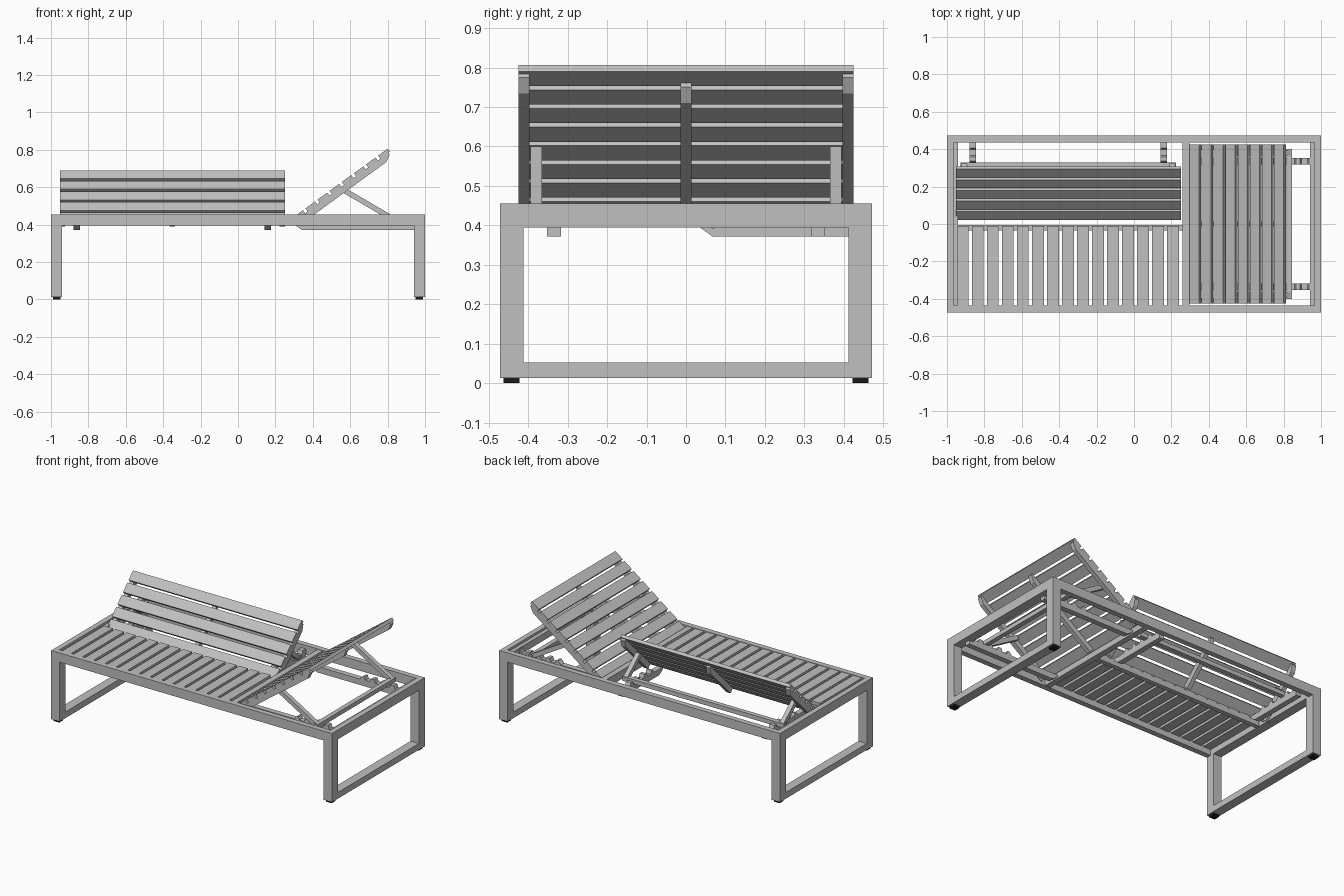
import bpy, bmesh, math

cube = bpy.data.objects.get("Cube")
if cube:
    bpy.data.objects.remove(cube, do_unlink=True)


def material(name, value):
    m = bpy.data.materials.new(name)
    m.use_nodes = True
    colour = (value, value, value, 1)
    m.diffuse_color = colour
    m.node_tree.nodes["Principled BSDF"].inputs["Base Color"].default_value = colour
    return m


GREY = material("light_grey", 0.53)
BLACK = material("black_rubber", 0.01)


def prism(name, profile, a, b, along="y", mat=GREY):
    """Extrude a (u, z) profile from a to b along the named axis."""
    bm = bmesh.new()
    place = (lambda u, z, v: (u, v, z)) if along == "y" else (lambda u, z, v: (v, u, z))
    rings = [[bm.verts.new(place(u, z, v)) for u, z in profile] for v in (a, b)]
    bm.faces.new(rings[0])
    bm.faces.new(rings[1])
    n = len(profile)
    for i in range(n):
        j = (i + 1) % n
        bm.faces.new((rings[0][i], rings[0][j], rings[1][j], rings[1][i]))
    bmesh.ops.recalc_face_normals(bm, faces=bm.faces)
    mesh = bpy.data.meshes.new(name)
    bm.to_mesh(mesh)
    bm.free()
    mesh.materials.append(mat)
    obj = bpy.data.objects.new(name, mesh)
    bpy.context.collection.objects.link(obj)
    return obj


def box(name, x, y, z, mat=GREY):
    (x0, x1), (z0, z1) = x, z
    return prism(name, [(x0, z0), (x1, z0), (x1, z1), (x0, z1)], *y, mat=mat)


def span(sign, inner, outer):
    return tuple(sorted((sign * inner, sign * outer)))


HALF_W = 0.472
RAIL = (0.395, 0.455)

# Frame: side rails, end bars, looped legs and rubber feet
for s, side in ((-1, "front"), (1, "back")):
    box(side + "_rail", (-1, 1), span(s, 0.437, HALF_W), RAIL)
for s, end in ((-1, "right"), (1, "left")):
    box(end + "_end_bar", span(s, 0.965, 1), (-0.437, 0.437), RAIL)
    box(end + "_end_ledge", span(s, 0.94, 0.965), (-0.437, 0.437), (0.395, 0.44))
    box(end + "_floor_bar", span(s, 0.94, 1), (-0.412, 0.412), (0.013, 0.053))
    for t, side in ((-1, "front"), (1, "back")):
        box(f"{end}_{side}_leg", span(s, 0.94, 1), span(t, 0.412, HALF_W), (0.013, 0.395))
        box(f"{end}_{side}_foot", span(s, 0.95, 0.99), span(t, 0.422, 0.462), (0, 0.013), BLACK)

# Fixed seat slats with their inner supports
for i in range(15):
    x = -0.947 + i * 0.0803
    box("seat_slat", (x, x + 0.063), (-0.437, -0.01), (0.432, 0.452))
box("seat_centre_rail", (-0.94, 0.26), (-0.035, -0.005), (0.397, 0.432))
box("hinge_cross_bar", (0.26, 0.297), (-0.437, 0.437), (0.397, 0.452))


def folding_panel(name, along, origin, angle, slats, width, strut_at, bar, rack_end):
    """Tilted slat panel with bearers, props, a prop bar and notched racks."""
    ca, sa = math.cos(angle), math.sin(angle)
    lo, hi = width
    mid = (lo + hi) / 2
    length = (slats - 1) * 0.08 + 0.063

    def at(s, t):
        return (origin[0] + s * ca + t * sa, origin[1] + s * sa - t * ca)

    for i in range(slats):
        s = i * 0.08
        corners = [at(s, 0), at(s + 0.063, 0), at(s + 0.063, 0.02), at(s, 0.02)]
        prism(name + "_slat", corners, lo, hi, along)

    # Bearers under the slats, with chamfered upper ends
    for a, b, end in ((lo, lo + 0.029, length - 0.01), (hi - 0.029, hi, length - 0.01),
                      (mid - 0.014, mid + 0.014, length - 0.05)):
        outline = [at(0.012, 0.02), at(end, 0.02), at(end, 0.032),
                   at(end - 0.038, 0.054), at(0.012, 0.054)]
        prism(name + "_bearer", outline, a, b, along)

    # Props from the bearers down to the prop bar
    top, foot = at(strut_at, 0.035), (bar, 0.43)
    du, dz = foot[0] - top[0], foot[1] - top[1]
    k = 0.014 / math.hypot(du, dz)
    nu, nz = -dz * k, du * k
    outline = [(top[0] + nu, top[1] + nz), (foot[0] + nu, foot[1] + nz),
               (foot[0] - nu, foot[1] - nz), (top[0] - nu, top[1] - nz)]
    for a in (lo + 0.031, hi - 0.06):
        prism(name + "_prop", outline, a, a + 0.029, along)
    outline = [(bar - 0.015, 0.415), (bar + 0.015, 0.415), (bar + 0.015, 0.442), (bar - 0.015, 0.442)]
    prism(name + "_prop_bar", outline, lo + 0.025, hi - 0.025, along)

    # Racks with notches that hold the prop bar
    start = origin[0] + 0.01
    outline = [(start, 0.397), (start + 0.035, 0.372), (rack_end, 0.372), (rack_end, 0.432)]
    u = rack_end - 0.03
    while u > bar - 0.12:
        outline += [(u, 0.432), (u - 0.008, 0.412), (u - 0.04, 0.412), (u - 0.048, 0.432)]
        u -= 0.07
    outline += [(u + 0.01, 0.432), (u - 0.01, 0.41), (start, 0.41)]
    for a in (lo + 0.073, hi - 0.108):
        prism(name + "_rack", outline, a, a + 0.035, along)


# Head rest tilts about the y axis, side panel about the x axis
folding_panel("backrest", "y", (0.296, 0.44), math.radians(36), 8, (-0.425, 0.425),
              0.30, 0.83, 0.965)
folding_panel("side_panel", "x", (0.022, 0.42), math.radians(45), 5, (-0.953, 0.25),
              0.20, 0.315, 0.437)
